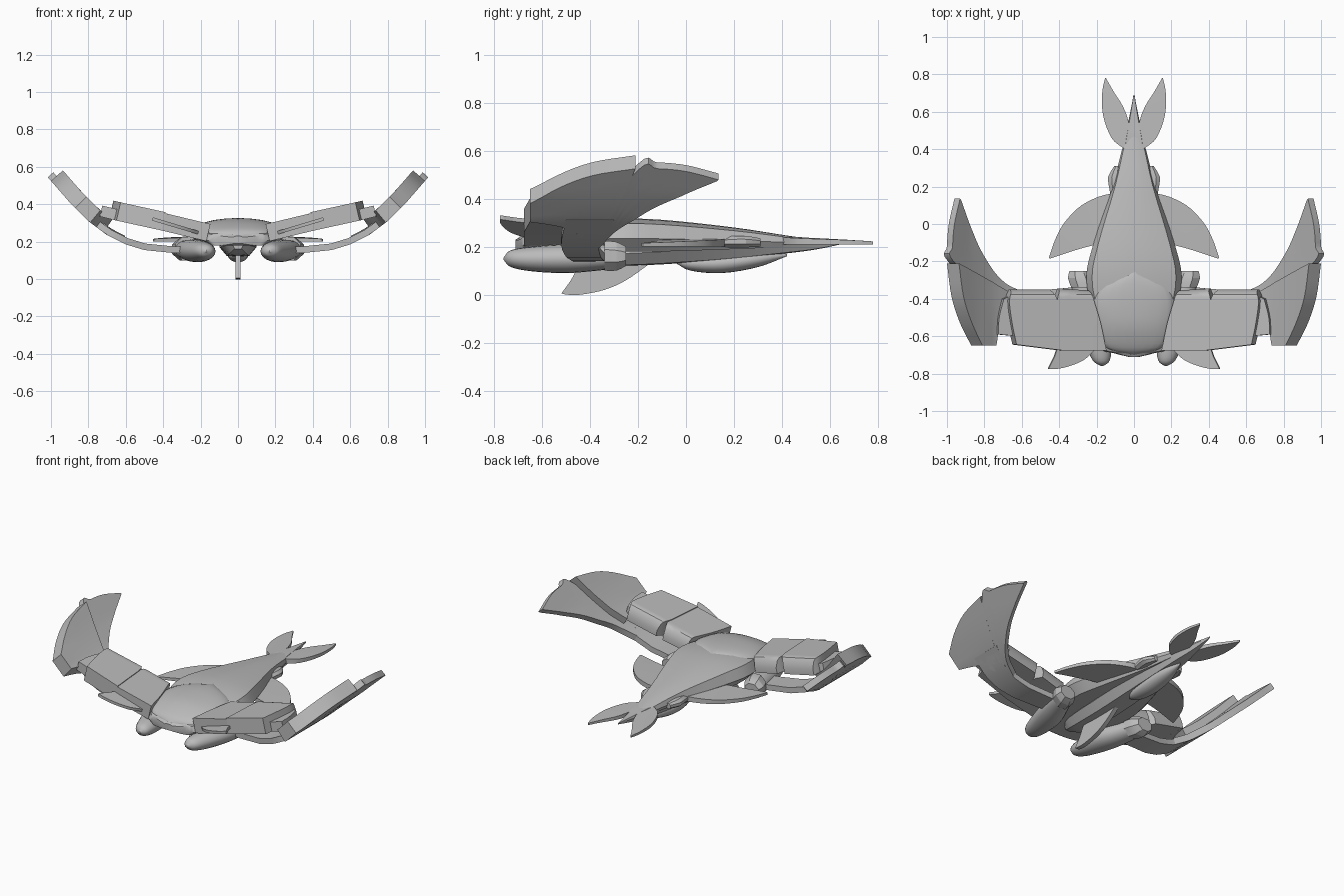
import bpy, bmesh, math
from mathutils import Vector, Matrix

if "Cube" in bpy.data.objects:
    bpy.data.objects.remove(bpy.data.objects["Cube"], do_unlink=True)

grey = bpy.data.materials.new("hull grey")
grey.use_nodes = True
grey.diffuse_color = (0.5, 0.5, 0.5, 1)
grey.node_tree.nodes["Principled BSDF"].inputs["Base Color"].default_value = grey.diffuse_color


def smooth(points, per=4):
    """Catmull-Rom curve through points of any dimension."""
    p = [Vector(q) for q in points]
    p = [2 * p[0] - p[1]] + p + [2 * p[-1] - p[-2]]
    out = []
    for a, b, c, d in zip(p, p[1:], p[2:], p[3:]):
        for i in range(per):
            t = i / per
            out.append(b + (c - a) * t / 2 + (2 * a - 5 * b + 4 * c - d) * t * t / 2
                       + (3 * b - a - 3 * c + d) * t ** 3 / 2)
    return out + [p[-2]]


def along(points, x):
    """Piecewise linear height over x."""
    for (x0, z0), (x1, z1) in zip(points, points[1:]):
        if x <= x1:
            break
    return z0 + (z1 - z0) * (x - x0) / (x1 - x0)


def finish(name, bm, mirror, angle=32):
    bmesh.ops.remove_doubles(bm, verts=bm.verts, dist=0.0005)
    bmesh.ops.recalc_face_normals(bm, faces=bm.faces)
    mesh = bpy.data.meshes.new(name)
    bm.to_mesh(mesh)
    bm.free()
    mesh.materials.append(grey)
    ob = bpy.data.objects.new(name, mesh)
    bpy.context.collection.objects.link(ob)
    bpy.ops.object.select_all(action="DESELECT")
    ob.select_set(True)
    bpy.context.view_layer.objects.active = ob
    bpy.ops.object.shade_smooth_by_angle(angle=math.radians(angle))
    if mirror:
        ob.modifiers.new("mirror", "MIRROR").use_mirror_merge = False
    return ob


def skin(bm, rows):
    """Closed tube of quads through equal rings, with capped ends."""
    rings = [[bm.verts.new(p) for p in row] for row in rows]
    for r, s in zip(rings, rings[1:]):
        for i in range(len(r)):
            j = (i + 1) % len(r)
            bm.faces.new((r[i], r[j], s[j], s[i]))
    bm.faces.new(rings[0])
    bm.faces.new(rings[-1])


def shell(name, edge_a, edge_b, height, thick, mirror=True, n=6, per=4):
    """Plate between two plan curves, following height(x), thickened along its normal."""
    rows = []
    a, b = smooth(edge_a, per), smooth(edge_b, per)
    for k, (p, q) in enumerate(zip(a, b)):
        t = thick(k / (len(a) - 1)) if callable(thick) else thick
        low, top = [], []
        for i in range(n + 1):
            x, y = p.lerp(q, i / n)
            slope = (height(x + 0.03) - height(x - 0.03)) / 0.06
            base = Vector((x, y, height(x)))
            low.append(base)
            top.append(base + Vector((-slope, 0, 1)).normalized() * t)
        rows.append(low + top[::-1])
    bm = bmesh.new()
    skin(bm, rows)
    return finish(name, bm, mirror)


def loft(name, stations, section, mirror=False, per=4, angle=32):
    """Stations are x, y, half width, bottom z, top z."""
    rows = []
    for x, y, w, lo, hi in smooth(stations, per):
        w, mid, h = max(w, 0.003), (lo + hi) / 2, max((hi - lo) / 2, 0.003)
        rows.append([(x + u * w, y, mid + v * h) for u, v in section])
    bm = bmesh.new()
    skin(bm, rows)
    return finish(name, bm, mirror, angle)


def symmetric(half):
    return half + [(-u, v) for u, v in reversed(half) if u > 0]


circle = [(math.cos(i * math.tau / 20), math.sin(i * math.tau / 20)) for i in range(20)]
octagon = [(math.cos((i + .5) * math.tau / 8) * 1.08, math.sin((i + .5) * math.tau / 8) * 1.08)
           for i in range(8)]
hull_section = symmetric([(0, -1), (.8, -1), (1, -.2), (.88, .7), (.45, .95), (0, 1)])
keel_section = symmetric([(0, -1), (.6, -.9), (1, .3), (.8, 1), (0, 1)])

# Main hull, cockpit and keel
loft("hull", [(0, -.71, .03, .19, .23), (0, -.69, .11, .18, .24), (0, -.66, .18, .18, .255),
              (0, -.5, .215, .18, .29), (0, -.29, .255, .18, .315), (0, -.1, .215, .18, .312),
              (0, .2, .115, .19, .28), (0, .43, .055, .2, .245), (0, .55, .004, .21, .23)],
     hull_section)
loft("cockpit", [(0, -.7, .01, .22, .235), (0, -.66, .15, .22, .27), (0, -.55, .2, .22, .31),
                 (0, -.42, .22, .22, .325), (0, -.32, .17, .22, .325), (0, -.25, .01, .22, .316)],
     circle)
loft("keel", [(0, -.6, .03, .16, .2), (0, -.5, .08, .13, .2), (0, -.25, .1, .12, .2),
              (0, .1, .09, .14, .22), (0, .4, .06, .17, .24), (0, .55, .03, .19, .235),
              (0, .69, .002, .22, .228)], keel_section)
loft("belly_blister", [(0, -.04, .004, .13, .14), (0, .02, .04, .1, .16), (0, .15, .055, .09, .17),
                       (0, .3, .045, .115, .18), (0, .42, .004, .16, .17)], circle)
loft("side_block", [(.1, .1, .02, .2, .23), (.1, .18, .03, .197, .243), (.105, .25, .034, .197, .245),
                    (.09, .31, .015, .2, .235)], octagon, True, 2, 20)

# Engine pods with rear collars
loft("engine_pod", [(.17, -.76, .004, .145, .155), (.175, -.73, .045, .115, .185),
                    (.19, -.64, .07, .097, .2), (.22, -.5, .085, .09, .21),
                    (.26, -.37, .072, .1, .21), (.28, -.3, .06, .11, .205)], circle, True)
loft("engine_collar", [(.27, -.34, .065, .1, .225), (.285, -.29, .068, .1, .22),
                       (.295, -.25, .05, .12, .2)], octagon, True, 2, 20)

# Thick wing panels with rounded rear edges
def panel_height(x):
    return along([(.1, .185), (.2, .21), (.4, .258), (.66, .315), (.8, .35)], x)


def rounded(depth):
    return lambda u: depth * (1 if u < .75 else math.sqrt(max(.02, 1 - ((u - .75) / .27) ** 2)))


shell("inner_wing_panel", [(.17, -.675), (.2, -.53), (.235, -.41), (.25, -.355)],
      [(.41, -.675), (.42, -.53), (.43, -.41), (.41, -.345)], panel_height, rounded(.094))
shell("outer_wing_panel", [(.41, -.675), (.42, -.53), (.43, -.41), (.46, -.35)],
      [(.65, -.645), (.675, -.53), (.69, -.41), (.67, -.35)], panel_height, rounded(.1))
shell("wing_tip_block", [(.63, -.6), (.65, -.5), (.66, -.38)],
      [(.74, -.59), (.735, -.5), (.71, -.4)], panel_height, .06)


# Lower arm sweeping up into the curved blade
def arc(x):
    return along([(.2, .135), (.35, .14), (.5, .155), (.6, .185), (.7, .235), (.8, .31),
                  (.9, .41), (1, .525), (1.1, .64)], x)


shell("wing_arm", [(.25, -.46), (.45, -.49), (.65, -.52), (.8, -.5)],
      [(.25, -.33), (.45, -.35), (.65, -.36), (.8, -.3)], arc, .035)
shell("blade_front", [(.79, -.65), (.77, -.55), (.74, -.45), (.72, -.36)],
      [(.87, -.65), (.93, -.53), (.975, -.39), (1, -.21)], arc, .085)
shell("blade_rear", [(.62, -.36), (.73, -.3), (.83, -.17), (.9, -.02), (.955, .13)],
      [(.72, -.46), (.995, -.2), (1, -.12), (.99, 0), (.96, .135)], arc, .04, per=5)

# Thin fins
shell("side_fin", [(.05, .165), (.16, .155), (.28, .1), (.37, .01), (.42, -.08), (.455, -.18)],
      [(.05, -.1), (.15, -.1), (.2, -.11), (.28, -.13), (.36, -.155), (.45, -.185)],
      lambda x: .2, lambda u: .035 - .02 * u)
shell("front_fin", [(.2, -.66), (.27, -.725), (.35, -.76), (.42, -.775), (.46, -.775)],
      [(.2, -.6), (.3, -.6), (.4, -.65), (.43, -.71), (.46, -.77)],
      lambda x: .235 + (x - .2) * .3, .018)
shell("tail_fin", [(.05, .4), (.12, .46), (.165, .58), (.17, .7), (.155, .78)],
      [(.01, .44), (.03, .55), (.06, .63), (.11, .71), (.15, .78)],
      lambda x: .21, lambda u: .03 - .018 * u)
fin = shell("belly_fin", [(.005, -.52), (.06, -.48), (.13, -.44), (.15, -.4), (.15, -.15)],
            [(0, -.5), (0, -.44), (.02, -.34), (.06, -.25), (.13, -.15)],
            lambda x: -.014, .028, False)
fin.data.transform(Matrix.Rotation(-math.pi / 2, 4, "Y"))
